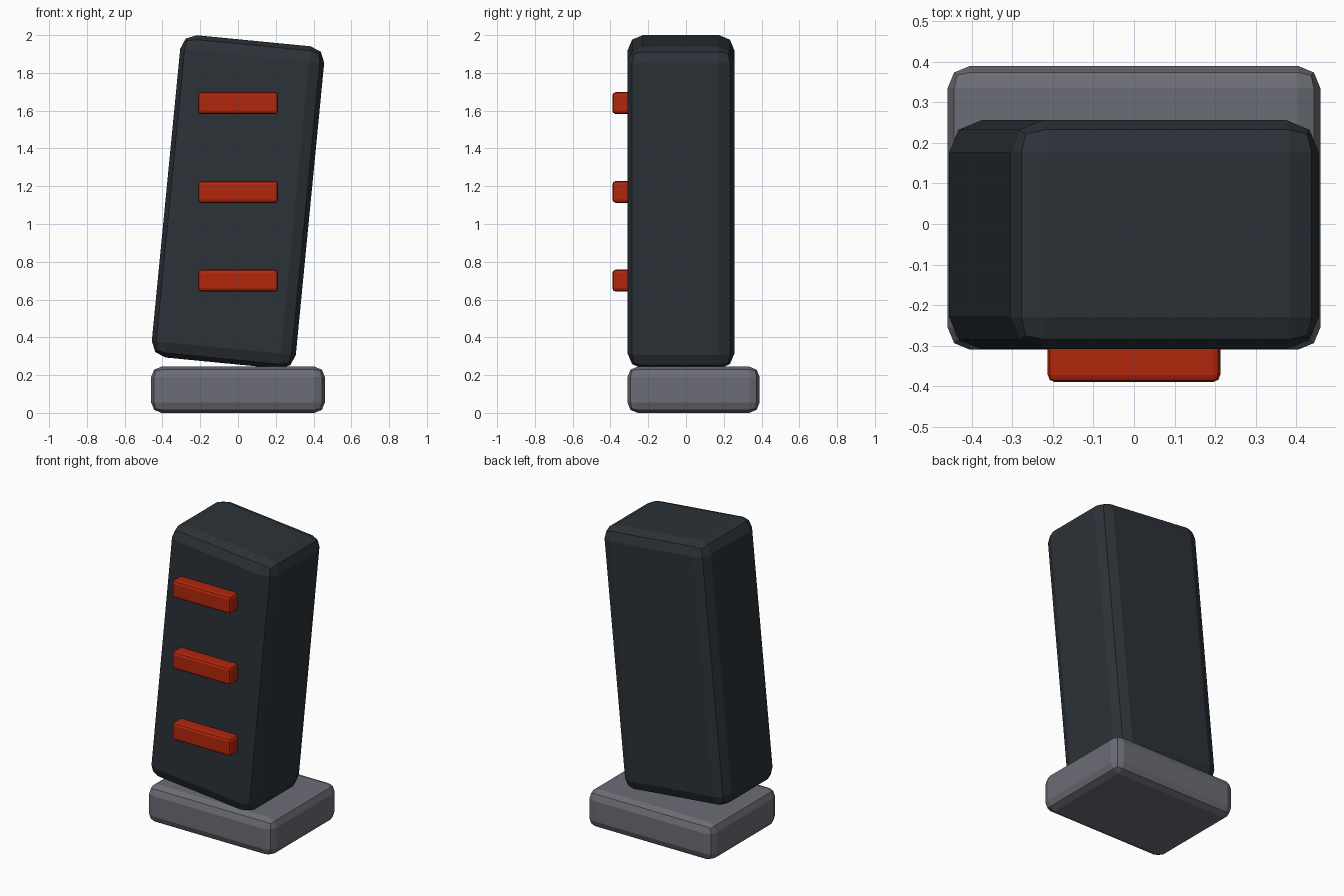
import bpy
from math import radians

if "Cube" in bpy.data.objects:
    bpy.data.objects.remove(bpy.data.objects["Cube"])


def material(name, color):
    m = bpy.data.materials.new(name)
    m.diffuse_color = color
    m.use_nodes = True
    m.node_tree.nodes["Principled BSDF"].inputs["Base Color"].default_value = m.diffuse_color
    return m


def block(name, size, center, bevel, mat=None, tilt=0.0):
    """Box with two-segment rounded edges, optionally tilted about y."""
    bpy.ops.mesh.primitive_cube_add(size=1, location=center)
    ob = bpy.context.object
    ob.name = name
    ob.scale = size
    bpy.ops.object.transform_apply(location=False, rotation=False, scale=True)
    mod = ob.modifiers.new("rounded_edges", 'BEVEL')
    mod.width = bevel
    mod.segments = 2
    mod.limit_method = 'ANGLE'
    ob.rotation_euler = (0, radians(tilt), 0)
    if mat:
        ob.data.materials.append(mat)
    return ob


dark = material("dark_body", (0.025, 0.032, 0.04, 1))
red = material("red_bar", (0.45, 0.02, 0.004, 1))
grey = material("grey_base", (0.15, 0.155, 0.18, 1))

# Base slab
block("base", (0.92, 0.70, 0.245), (0, 0.04, 0.1225), 0.055, grey)

# Leaning tower body
block("body", (0.766, 0.565, 1.714), (0, -0.0265, 1.117), 0.08, dark, tilt=5.55)

# Three level bars on the front face
for i, z in enumerate((0.70, 1.17, 1.64)):
    block(f"front_bar_{i + 1}", (0.426, 0.11, 0.116), (0, -0.335, z), 0.018, red)
